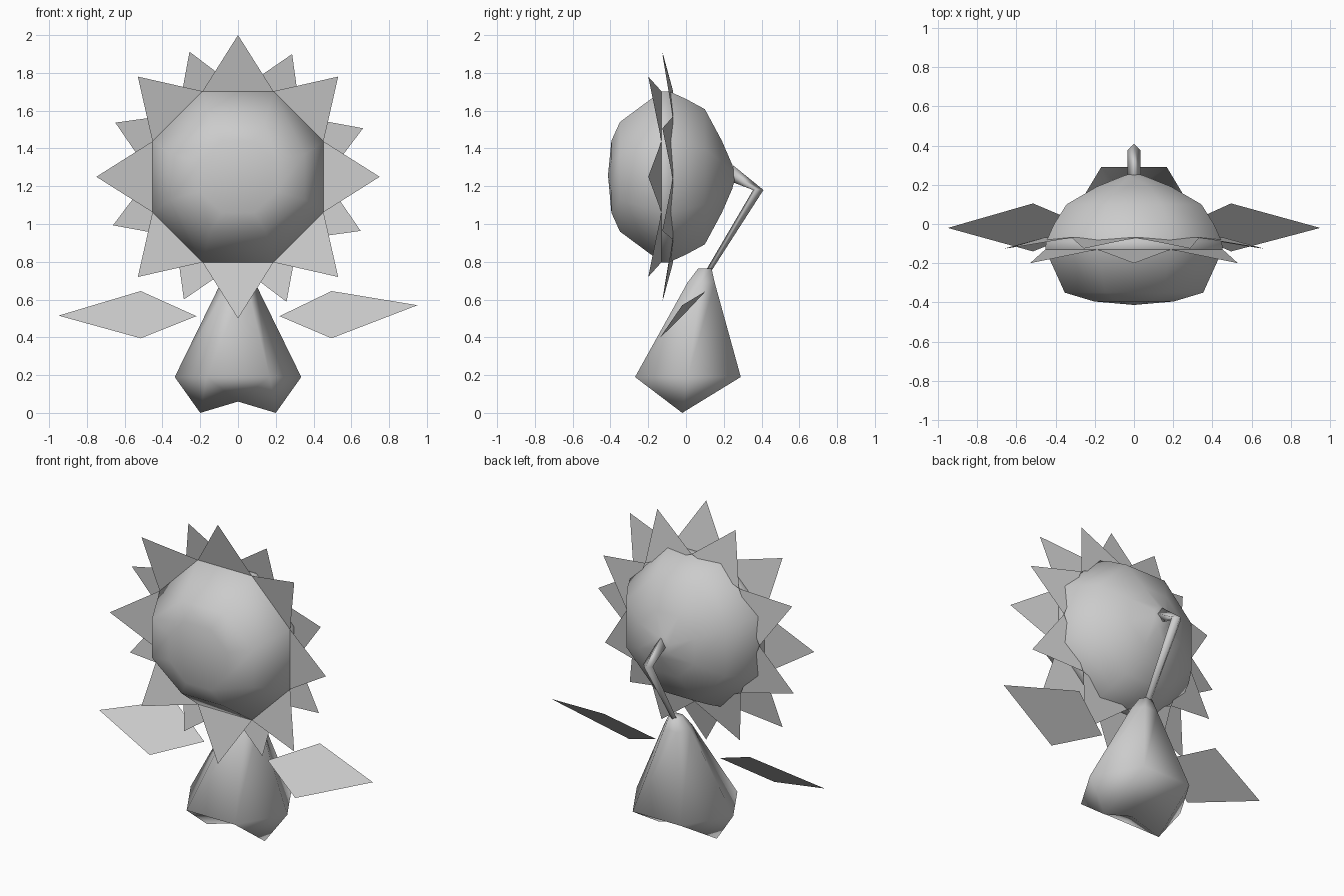
import bpy
import bmesh
from math import cos, sin, radians

cube = bpy.data.objects.get("Cube")
if cube:
    bpy.data.objects.remove(cube, do_unlink=True)

grey = bpy.data.materials.new("plain grey")
grey.use_nodes = True
grey.diffuse_color = (0.6, 0.6, 0.6, 1)
grey.node_tree.nodes["Principled BSDF"].inputs["Base Color"].default_value = (0.6, 0.6, 0.6, 1)


def build(name, verts, faces, smooth=False, solid=True):
    """Make one object from points and faces."""
    mesh = bpy.data.meshes.new(name)
    mesh.from_pydata(verts, [], faces)
    if solid:
        bm = bmesh.new()
        bm.from_mesh(mesh)
        bmesh.ops.recalc_face_normals(bm, faces=bm.faces)
        bm.to_mesh(mesh)
        bm.free()
    for poly in mesh.polygons:
        poly.use_smooth = smooth
    mesh.materials.append(grey)
    obj = bpy.data.objects.new(name, mesh)
    bpy.context.collection.objects.link(obj)
    return obj


def bridge(n, rings):
    """Side faces joining a stack of rings of n points."""
    return [(r * n + i, r * n + (i + 1) % n, (r + 1) * n + (i + 1) % n, (r + 1) * n + i)
            for r in range(rings - 1) for i in range(n)]


def polar(angle, radius, y):
    a = radians(angle)
    return (radius * cos(a), y, 1.25 + radius * sin(a))


# Head: octagonal rings from front to back (y, width scale, height scale)
profile = [(-0.395, 0.45, 0.42), (-0.35, 0.78, 0.64), (-0.13, 1, 1), (-0.09, 0.99, 1),
           (0, 0.9, 0.91), (0.1, 0.76, 0.79), (0.19, 0.42, 0.42), (0.245, 0.12, 0.14)]
verts = []
for y, sx, sz in profile:
    for k in range(8):
        x, _, z = polar(22.5 + 45 * k, 0.49, y)
        verts.append((x * sx, y, 1.25 + (z - 1.25) * sz))
faces = bridge(8, len(profile))
last = len(verts) - 8
verts += [(0, -0.413, 1.26), (0, 0.262, 1.25)]
for i in range(8):
    j = (i + 1) % 8
    faces += [(j, i, last + 8), (last + i, last + j, last + 9)]
build("head", verts, faces, smooth=True)


# Two rows of triangular petals
def petals(name, offset, base, tip, base_y, tip_y):
    verts, faces = [], []
    for k in range(8):
        a = offset + 45 * k
        faces.append((len(verts), len(verts) + 1, len(verts) + 2))
        verts += [polar(a - 22.5, base, base_y), polar(a, tip, tip_y),
                  polar(a + 22.5, base, base_y)]
    build(name, verts, faces, solid=False)


petals("front_petals", 0, 0.49, 0.75, -0.13, -0.2)
petals("back_petals", 21.2, 0.46, 0.71, -0.07, -0.125)


# Body: hexagonal bulb narrowing to the neck, with two pointed feet
def hexagon(z, y, wide, deep):
    return [(wide, y, z), (wide / 2, y + deep, z), (-wide / 2, y + deep, z),
            (-wide, y, z), (-wide / 2, y - deep, z), (wide / 2, y - deep, z)]


verts = hexagon(0.19, 0.01, 0.335, 0.28) + hexagon(0.69, 0.08, 0.09, 0.072) \
    + hexagon(0.765, 0.1, 0.045, 0.035)
faces = bridge(6, 3) + [tuple(range(12, 18))]
verts += [(0.2, -0.02, 0), (-0.2, -0.02, 0), (0, -0.02, 0.06)]
right, left, mid = 18, 19, 20
faces += [(0, 1, right), (5, 0, right), (2, 3, left), (3, 4, left),
          (1, 2, mid), (4, 5, mid), (1, mid, right), (5, right, mid),
          (2, left, mid), (4, mid, left)]
build("body", verts, faces, smooth=True)


# Bent stem from the neck up to the back of the head
def diamond(outer, side, inner, wide):
    return [(0, *outer), (wide, *side), (0, *inner), (-wide, *side)]


verts = diamond((0.14, 0.76), (0.12, 0.755), (0.1, 0.745), 0.022) \
    + diamond((0.41, 1.18), (0.375, 1.185), (0.355, 1.18), 0.033) \
    + diamond((0.25, 1.31), (0.25, 1.26), (0.25, 1.22), 0.035)
build("stem", verts, bridge(4, 3) + [(0, 1, 2, 3), (8, 9, 10, 11)], smooth=True)

# Leaves: flat tilted diamonds
for name, side, mid_x, tip_z in (("left_leaf", 1, 0.495, 0.57), ("right_leaf", -1, 0.515, 0.515)):
    verts = [(side * 0.22, -0.02, 0.512), (side * mid_x, -0.14, 0.395),
             (side * 0.95, -0.02, tip_z), (side * mid_x, 0.105, 0.645)]
    order = (0, 1, 2, 3) if side > 0 else (3, 2, 1, 0)
    build(name, verts, [order], solid=False)
